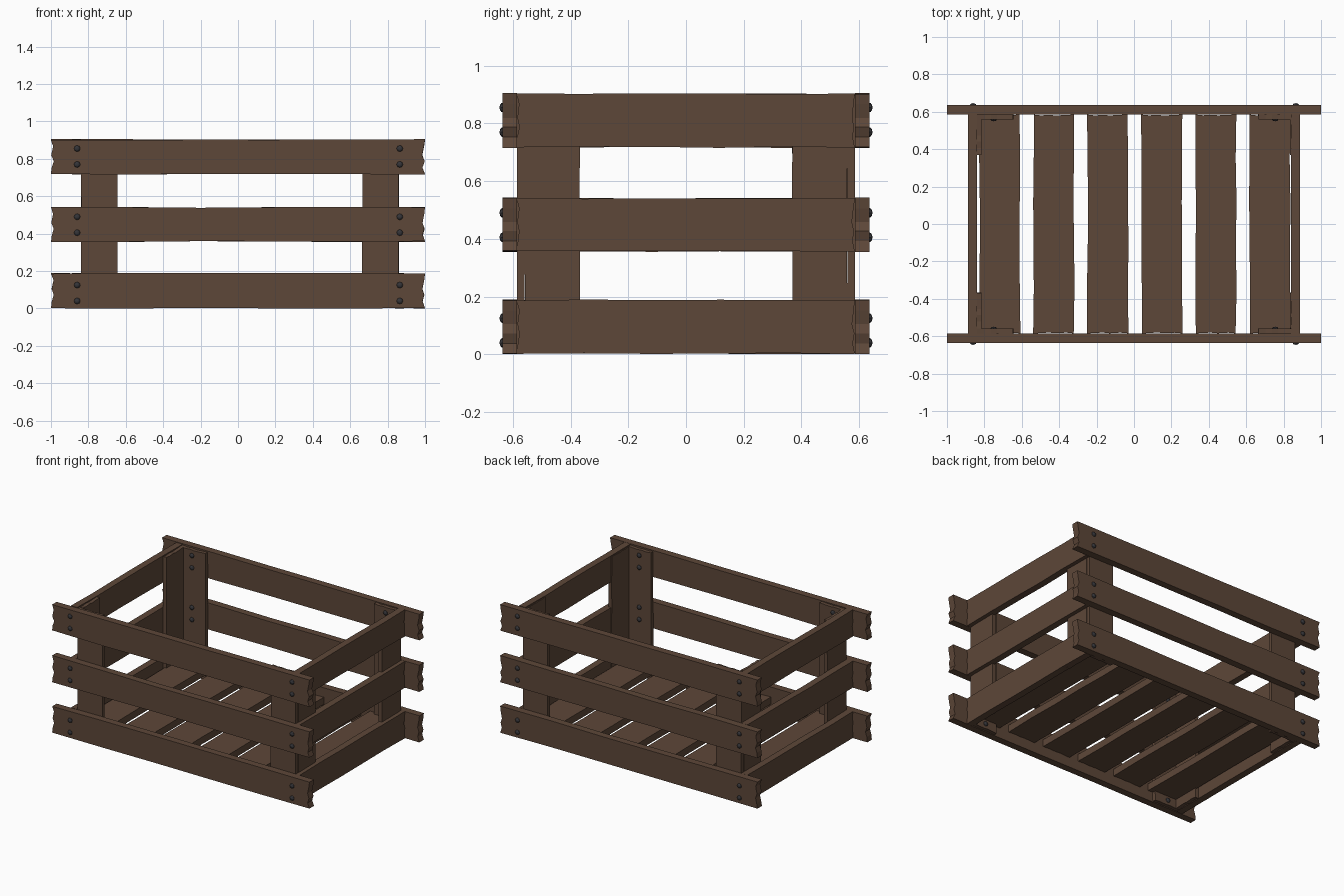
import bpy, bmesh, random
from mathutils import Matrix, Vector

if "Cube" in bpy.data.objects:
    bpy.data.objects.remove(bpy.data.objects["Cube"])

random.seed(4)


def material(name, color):
    m = bpy.data.materials.new(name)
    m.diffuse_color = color
    m.use_nodes = True
    m.node_tree.nodes["Principled BSDF"].inputs["Base Color"].default_value = m.diffuse_color
    return m


wood = material("dark_wood", (0.11, 0.063, 0.04, 1))
iron = material("dark_iron", (0.035, 0.035, 0.04, 1))


def finish(bm, name, mat):
    bmesh.ops.recalc_face_normals(bm, faces=bm.faces[:])
    me = bpy.data.meshes.new(name)
    bm.to_mesh(me)
    bm.free()
    me.materials.append(mat)
    ob = bpy.data.objects.new(name, me)
    bpy.context.collection.objects.link(ob)
    return ob


def plank(name, lo, hi, along, across, wobble=0.003, chip=0.004):
    """Rough-sawn board filling the box lo..hi: wobbly long edges, chipped ends."""
    thick = 3 - along - across
    j = lambda a: random.uniform(0, a)
    a0, a1, c0, c1 = lo[along], hi[along], lo[across], hi[across]
    n = 5
    steps = [a0 + (a1 - a0) * i / n for i in range(n + 1)]
    fracs = (0.2, 0.38, 0.55, 0.8)
    bite = (0.9, 0.1, 1.0, 0.3)
    outline = [(a, c0 + j(wobble)) for a in steps]
    outline += [(a1 - chip * b - j(chip * 0.3), c0 + (c1 - c0) * f) for f, b in zip(fracs, bite)]
    outline += [(a, c1 - j(wobble)) for a in reversed(steps)]
    outline += [(a0 + chip * b + j(chip * 0.3), c0 + (c1 - c0) * f)
                for f, b in zip(reversed(fracs), bite)]
    bm = bmesh.new()
    verts = []
    for a, c in outline:
        p = Vector((0, 0, 0))
        p[along], p[across], p[thick] = a, c, lo[thick]
        verts.append(bm.verts.new(p))
    face = bm.faces.new(verts)
    ext = bmesh.ops.extrude_face_region(bm, geom=[face])
    move = Vector((0, 0, 0))
    move[thick] = hi[thick] - lo[thick]
    bmesh.ops.translate(bm, vec=move,
                        verts=[g for g in ext["geom"] if isinstance(g, bmesh.types.BMVert)])
    return finish(bm, name, wood)


def bolts(name, points):
    """Flattened domed bolt heads facing along y."""
    bm = bmesh.new()
    for p in points:
        m = (Matrix.Translation(p) @ Matrix.Diagonal((1, 0.65, 1, 1))
             @ Matrix.Rotation(1.5708, 4, 'X'))
        bmesh.ops.create_uvsphere(bm, u_segments=8, v_segments=6, radius=0.017, matrix=m)
    return finish(bm, name, iron)


levels = [(0.0, 0.19), (0.355, 0.543), (0.715, 0.905)]
bolt_z = (0.04, 0.125, 0.405, 0.49, 0.77, 0.855)

# Long rails (front and back) and short end rails
for i, (z0, z1) in enumerate(levels):
    for side, y in (("front", -0.635), ("back", 0.585)):
        plank(f"{side}_rail_{i}", (-1, y, z0), (1, y + 0.05, z1), 0, 2, 0.005, 0.012)
    for side, x in (("left", -0.888), ("right", 0.84)):
        plank(f"{side}_rail_{i}", (x, -0.587, z0), (x + 0.048, 0.585, z1), 1, 2, 0.005, 0.008)

# L-shaped corner posts, each made of two thin boards
for sx, side, outer in ((-1, "left", -0.84), (1, "right", 0.86)):
    inner, skin = outer - sx * 0.197, outer - sx * 0.025
    for sy, end in ((-1, "front"), (1, "back")):
        ys = sorted((sy * 0.585, sy * 0.56))
        xs = sorted((outer, inner))
        plank(f"{end}_{side}_post_wide", (xs[0], ys[0], 0.004), (xs[1], ys[1], 0.897), 2, 0)
        ys = sorted((sy * 0.56, sy * 0.367))
        xs = sorted((outer, skin))
        plank(f"{end}_{side}_post_side", (xs[0], ys[0], 0.004), (xs[1], ys[1], 0.897), 2, 1)

# Floor boards
for i in range(6):
    x = -0.83 + i * 0.289
    plank(f"floor_board_{i}", (x, -0.585, 0.07), (x + 0.223, 0.585, 0.12), 1, 0, 0.006)

# Bolt heads outside the rails and inside the posts
for sy, end in ((-1, "front"), (1, "back")):
    bolts(f"{end}_outer_bolts", [(x, sy * 0.635, z) for x in (-0.86, 0.865) for z in bolt_z])
    bolts(f"{end}_inner_bolts", [(x, sy * 0.56, z) for x in (-0.75, 0.755) for z in bolt_z])
